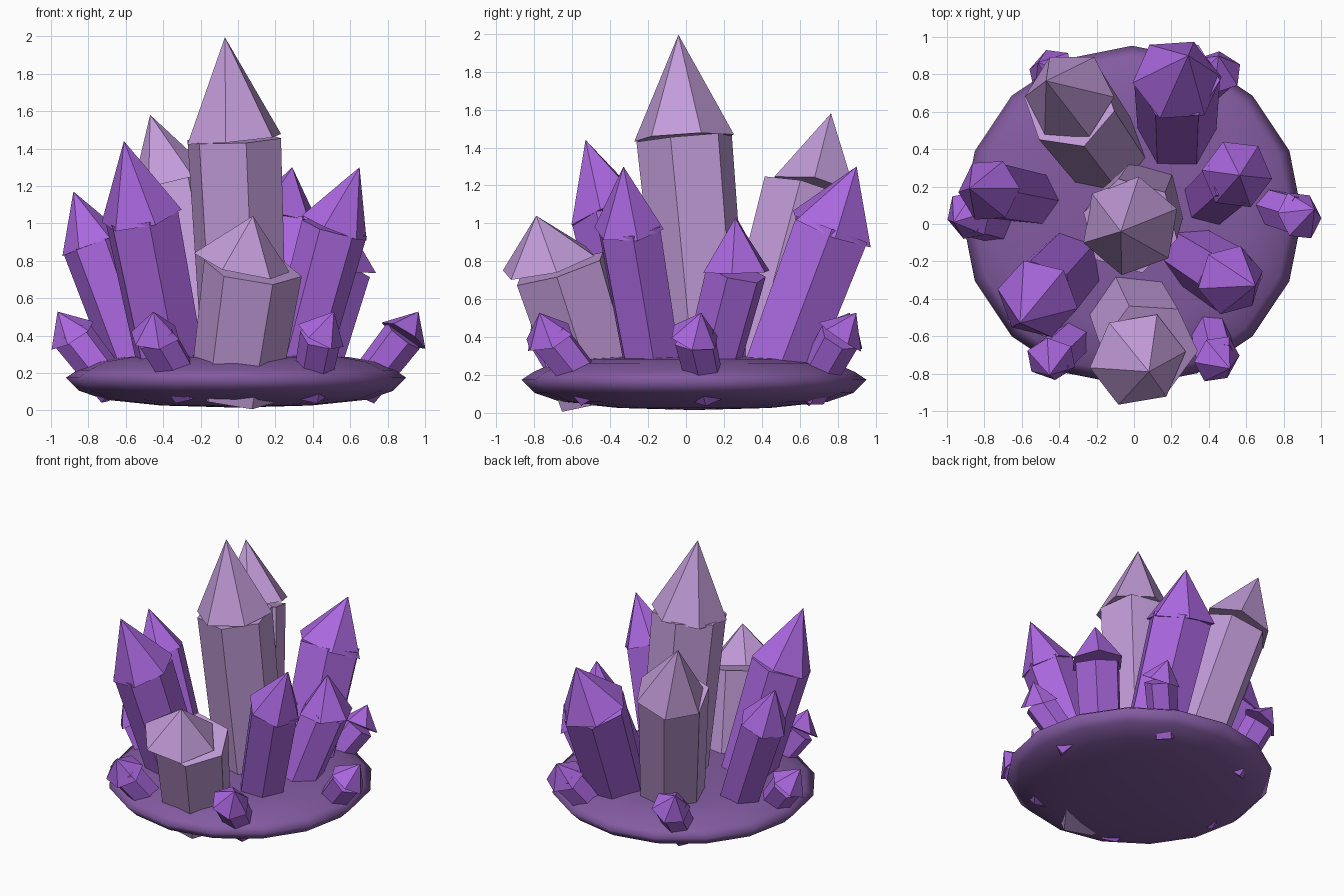
import bpy, bmesh, math
from mathutils import Vector, Matrix

if "Cube" in bpy.data.objects:
    bpy.data.objects.remove(bpy.data.objects["Cube"], do_unlink=True)


def material(name, color):
    m = bpy.data.materials.new(name)
    m.use_nodes = True
    m.diffuse_color = (*color, 1)
    m.node_tree.nodes["Principled BSDF"].inputs["Base Color"].default_value = (*color, 1)
    return m


PURPLE = material("purple crystal", (0.40, 0.135, 0.73))
PALE = material("pale lilac crystal", (0.54, 0.33, 0.69))
STONE = material("dusky purple stone", (0.23, 0.105, 0.36))


def add_object(name, bm, mat):
    mesh = bpy.data.meshes.new(name)
    bm.normal_update()
    bm.to_mesh(mesh)
    bm.free()
    mesh.materials.append(mat)
    obj = bpy.data.objects.new(name, mesh)
    bpy.context.collection.objects.link(obj)
    return obj


def add_cone(bm, start, end, r1, r2, phase):
    """Six-sided cone or prism running from start to end."""
    axis = end - start
    turn = Vector((0, 0, 1)).rotation_difference(axis).to_matrix().to_4x4()
    place = (Matrix.Translation((start + end) / 2) @ turn
             @ Matrix.Rotation(math.radians(phase), 4, 'Z'))
    bmesh.ops.create_cone(bm, cap_ends=True, segments=6, radius1=r1, radius2=r2,
                          depth=axis.length, matrix=place)


def crystal(name, mat, base, shoulder, apex, radius, phase, tip_phase,
            tip_scale=1.06, tip_shift=(0, 0, 0)):
    """Tapered hexagonal shaft with a slightly wider pointed cap."""
    base, shoulder, apex = Vector(base), Vector(shoulder), Vector(apex)
    bm = bmesh.new()
    add_cone(bm, base, shoulder, radius * 0.9, radius, phase)
    add_cone(bm, shoulder + Vector(tip_shift), apex, radius * tip_scale, 0, tip_phase)
    bmesh.ops.remove_doubles(bm, verts=bm.verts, dist=0.0001)
    return add_object(name, bm, mat)


# Rounded stone disc
bm = bmesh.new()
profile = [(0, 0.3), (0.35, 0.298), (0.6, 0.285), (0.75, 0.26), (0.85, 0.215), (0.91, 0.175),
           (0.84, 0.105), (0.7, 0.057), (0.4, 0.026), (0, 0.015)]
verts = [bm.verts.new((r, 0, z)) for r, z in profile]
edges = [bm.edges.new(pair) for pair in zip(verts, verts[1:])]
bmesh.ops.spin(bm, geom=verts + edges, cent=(0, 0, 0), axis=(0, 0, 1),
               angle=math.tau, steps=16, use_duplicate=False)
bmesh.ops.remove_doubles(bm, verts=bm.verts, dist=0.001)
bmesh.ops.recalc_face_normals(bm, faces=bm.faces)
stone = add_object("stone_base", bm, STONE)
stone.location = (-0.01, 0.043, 0)
stone.data.shade_smooth()

# Pale crystals
crystal("centre_crystal", PALE, (0.04, 0.11, 0.15), (-0.02, -0.01, 1.45),
        (-0.07, -0.04, 1.995), 0.26, 14, 50, 1.03)
crystal("back_right_crystal", PALE, (-0.14, 0.36, 0.15), (-0.345, 0.64, 1.17),
        (-0.47, 0.765, 1.58), 0.25, 20, 28, 1.0, (0, 0.04, 0))
crystal("front_crystal", PALE, (-0.02, -0.45, 0.085), (0.08, -0.665, 0.76),
        (0.08, -0.79, 1.04), 0.265, 25, 38, 1.0, (-0.06, -0.06, 0.03))

# Tall purple crystals
crystal("front_right_crystal", PURPLE, (-0.34, -0.21, 0.15), (-0.515, -0.4, 1.04),
        (-0.61, -0.53, 1.44), 0.21, 10, 18)
crystal("right_crystal", PURPLE, (-0.51, 0.13, 0.15), (-0.775, 0.18, 0.885),
        (-0.88, 0.19, 1.17), 0.165, 25, 33)
crystal("front_left_crystal", PURPLE, (0.29, -0.16, 0.15), (0.515, -0.3, 0.975),
        (0.65, -0.33, 1.3), 0.18, 35, 43)
crystal("back_left_crystal", PURPLE, (0.23, 0.46, 0.15), (0.23, 0.77, 0.97),
        (0.29, 0.9, 1.3), 0.23, 30, 36)
crystal("left_crystal", PURPLE, (0.38, 0.11, 0.15), (0.55, 0.265, 0.745),
        (0.565, 0.26, 1.03), 0.165, 15, 23, 1.15)

# Ring of small crystals leaning outward with a slight twist
names = ["left", "back_left", "back_right", "right", "front_right", "front_left"]
for i, side in enumerate(names):
    turn = Matrix.Rotation(math.radians(60 * i), 3, 'Z')

    def ring_point(radial, sideways, z):
        return Vector((0, 0.045, 0)) + turn @ Vector((radial, sideways, z))

    crystal("small_crystal_" + side, PURPLE, ring_point(0.65, 0.07, 0.1),
            ring_point(0.885, 0.0, 0.4), ring_point(0.965, 0.035, 0.528),
            0.112, 20 + 25 * i, 28 + 25 * i, 1.22)
